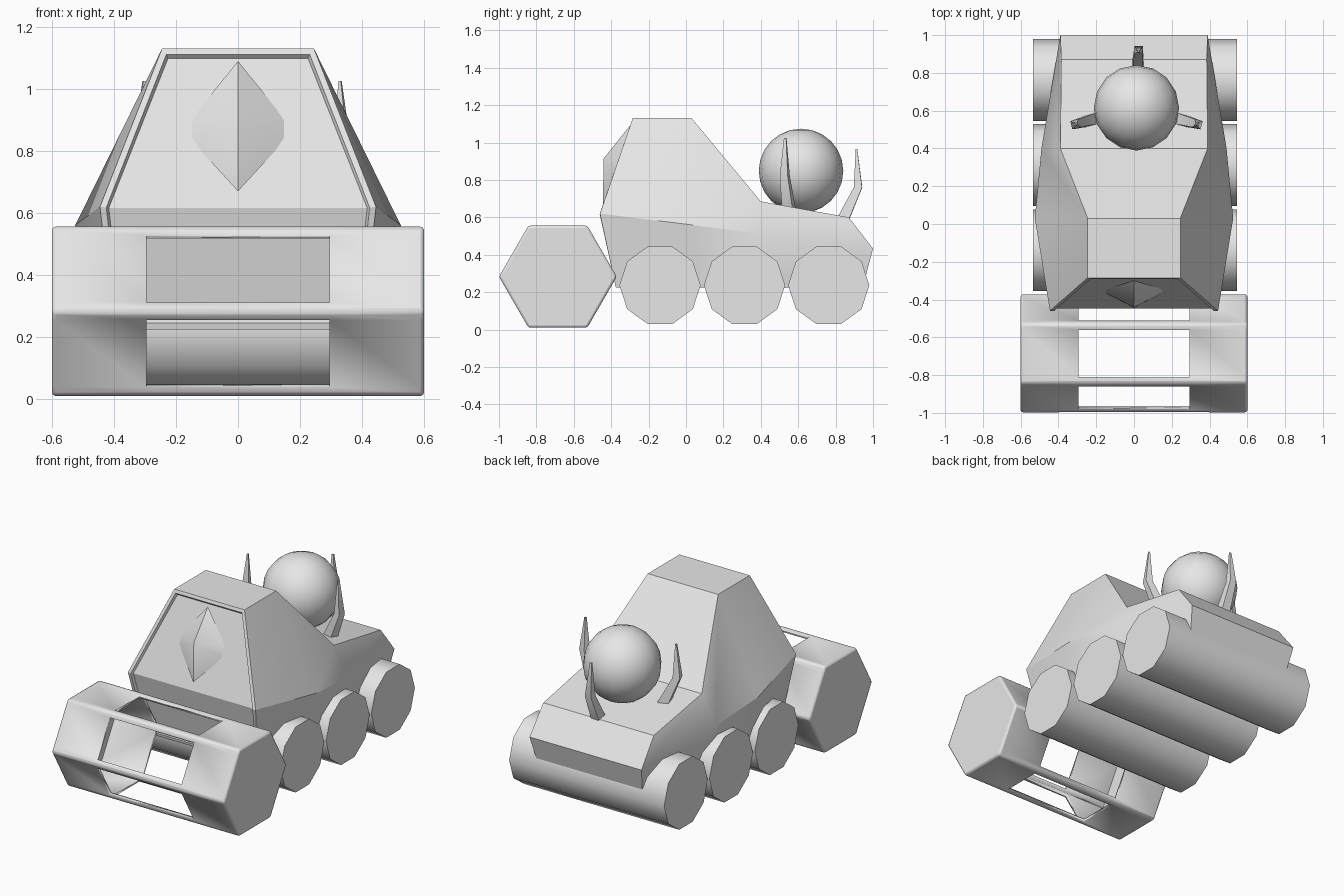
import bpy, bmesh, math
from mathutils import Vector

old = bpy.data.objects.get("Cube")
if old:
    bpy.data.objects.remove(old, do_unlink=True)

grey = bpy.data.materials.new("light_grey")
grey.use_nodes = True
grey.diffuse_color = (0.8, 0.8, 0.8, 1)
grey.node_tree.nodes["Principled BSDF"].inputs["Base Color"].default_value = (0.8, 0.8, 0.8, 1)


def finish(obj, angle=30):
    obj.data.materials.clear()
    obj.data.materials.append(grey)
    bpy.ops.object.select_all(action="DESELECT")
    obj.select_set(True)
    bpy.context.view_layer.objects.active = obj
    bpy.ops.object.shade_smooth_by_angle(angle=math.radians(angle))
    return obj


def from_bmesh(name, bm, angle=30):
    bmesh.ops.recalc_face_normals(bm, faces=bm.faces)
    mesh = bpy.data.meshes.new(name)
    bm.to_mesh(mesh)
    bm.free()
    obj = bpy.data.objects.new(name, mesh)
    bpy.context.collection.objects.link(obj)
    return finish(obj, angle)


def loft(bm, rings, skip=lambda i, k: False):
    """Join closed rings of points with quads and return the vertex rings."""
    loops = [[bm.verts.new(p) for p in ring] for ring in rings]
    n = len(loops[0])
    for i in range(len(loops) - 1):
        for k in range(n):
            if not skip(i, k):
                j = (k + 1) % n
                bm.faces.new((loops[i][k], loops[i][j], loops[i + 1][j], loops[i + 1][k]))
    return loops


# Hull: cross-sections from nose to tail, each as bottom, belt and top points
sections = [
    [(.40, -.375, .225), (.445, -.46, .62), (.245, -.285, 1.13)],
    [(.47, .03, .225), (.525, .03, .56), (.245, .03, 1.13)],
    [(.45, .40, .225), (.49, .40, .51), (.39, .40, .685)],
    [(.36, .945, .225), (.39, 1.0, .433), (.385, .87, .60)],
]
bm = bmesh.new()
rings = [half + [(-x, y, z) for x, y, z in reversed(half)] for half in sections]
loops = loft(bm, rings)
caps = []
for loop in (loops[0], loops[-1]):
    caps.append([bm.faces.new((loop[0], loop[1], loop[4], loop[5])),
                 bm.faces.new((loop[1], loop[2], loop[3], loop[4]))])
bmesh.ops.recalc_face_normals(bm, faces=bm.faces)
# Raised frame around the sunken front panel
bmesh.ops.inset_region(bm, faces=caps[0], thickness=.02, use_even_offset=True)
bmesh.ops.inset_region(bm, faces=caps[0], thickness=.008, depth=-.015, use_even_offset=True)
from_bmesh("hull", bm)

# Faceted lamp on the front panel
bm = bmesh.new()
lamp = [(0, -.30, 1.09), (0, -.44, .915), (0, -.43, .76), (0, -.445, .67), (0, -.29, .87)]
for side in (-1, 1):
    lamp += [(side * .155, -.345, .897), (side * .155, -.365, .839)]
for p in lamp:
    bm.verts.new(p)
bmesh.ops.convex_hull(bm, input=bm.verts)
from_bmesh("front_lamp", bm, 40)

# Hollow hexagonal front roller with a window in each side
bm = bmesh.new()
corners = [Vector((0, .315 * math.cos(a), .315 * math.sin(a)))
           for a in (math.pi / 3 * k for k in range(6))]
profile = [corners[k].lerp(corners[(k + 1) % 6], t) for k in range(6) for t in (0, .105, .895)]
centre = Vector((0, -.685, .283))
rings = [[p + centre + Vector((x, 0, 0)) for p in profile] for x in (-.6, -.295, .295, .6)]
loops = loft(bm, rings, lambda i, k: i == 1 and k % 3 == 1)
bm.faces.new(loops[0])
bm.faces.new(loops[-1])
roller = from_bmesh("front_roller", bm)
bevel = roller.modifiers.new("soft_edges", "BEVEL")
bevel.width = .012
bevel.segments = 2
bevel.limit_method = "ANGLE"
shell = roller.modifiers.new("shell", "SOLIDIFY")
shell.thickness = .02
shell.offset = -1

# Three ten-sided wheel drums across the hull
for name, y in (("front_wheel", -.139), ("middle_wheel", .313), ("rear_wheel", .763)):
    bpy.ops.mesh.primitive_cylinder_add(vertices=10, radius=.217, depth=1.08,
                                        location=(.006, y, .237),
                                        rotation=(0, math.pi / 2, 0))
    wheel = bpy.context.object
    wheel.name = name
    finish(wheel, 40)

# Ball resting on the rear deck
ball_centre = Vector((.013, .615, .848))
bpy.ops.mesh.primitive_uv_sphere_add(segments=16, ring_count=12, radius=.226, location=ball_centre)
bpy.context.object.name = "ball"
finish(bpy.context.object)

# Bent claws around the ball: distance out, height, half depth, half width
claw = [(.215, -.03, .035, .03), (.305, .16, .022, .022), (.297, .365, .004, .006)]
for name, degrees, base, out in (("rear_claw", 88, .60, 0),
                                 ("right_claw", 195, .66, .03),
                                 ("left_claw", 345, .66, .03)):
    a = math.radians(degrees)
    radial = Vector((math.cos(a), math.sin(a), 0))
    across = Vector((-math.sin(a), math.cos(a), 0))
    origin = Vector((ball_centre.x, ball_centre.y, base))
    rings = []
    for r, z, depth, width in claw:
        mid = origin + radial * (r + out) + Vector((0, 0, z))
        rings.append([mid + radial * depth * u + across * width * v
                      for u, v in ((-1, -1), (1, -1), (1, 1), (-1, 1))])
    bm = bmesh.new()
    loops = loft(bm, rings)
    bm.faces.new(loops[0])
    bm.faces.new(loops[-1])
    from_bmesh(name, bm)
